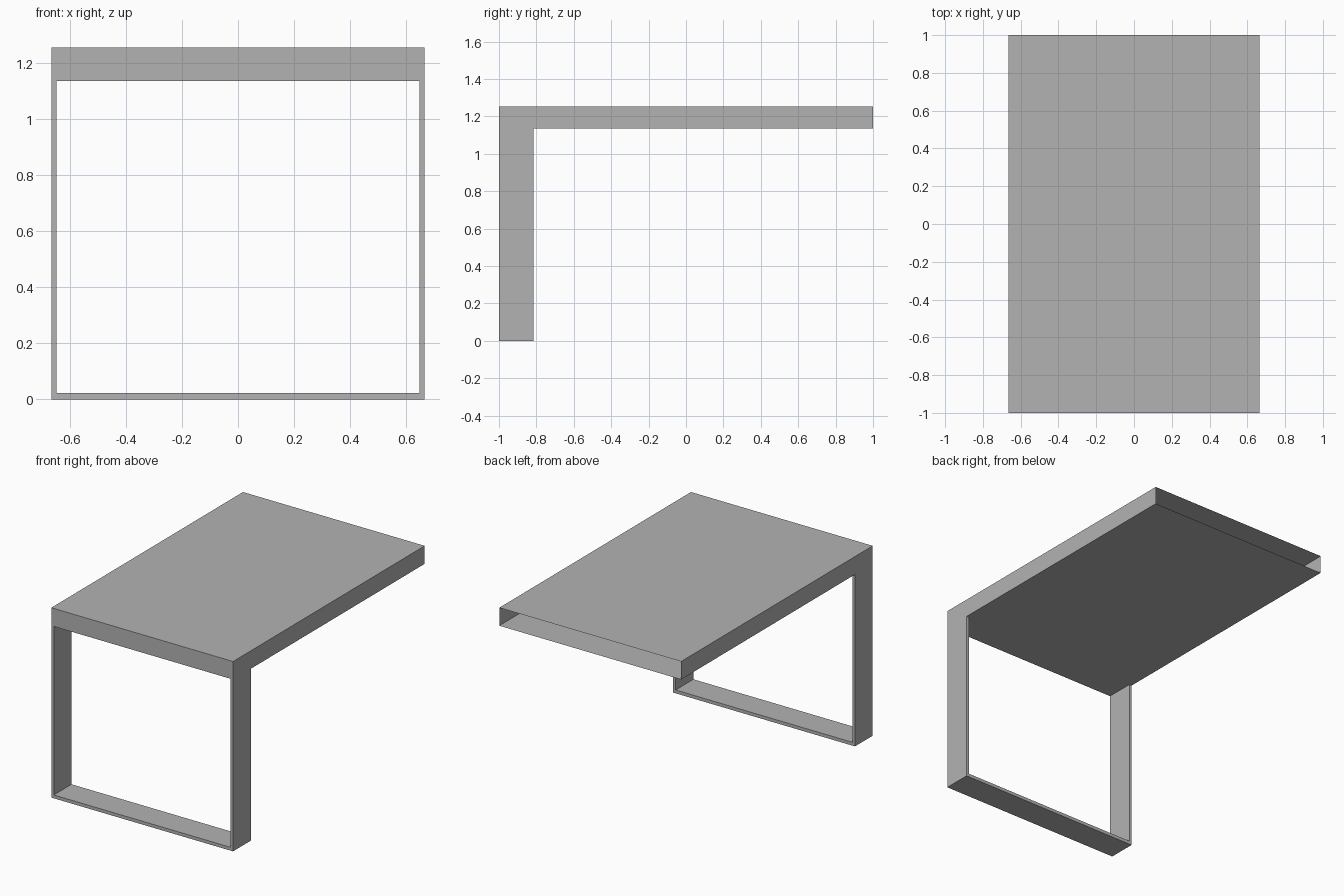
import bpy, bmesh

cube = bpy.data.objects.get("Cube")
if cube:
    bpy.data.objects.remove(cube, do_unlink=True)

W, D = 0.664, 1.0           # half width, half depth
TOP, UNDER = 1.254, 1.135   # top surface and underside of the box
LEG_BACK = -0.815           # rear of the leg frame
T, FOOT = 0.018, 0.022      # leg thickness, foot rail thickness

grey = bpy.data.materials.new("grey")
grey.use_nodes = True
GREY = (0.45, 0.45, 0.45, 1)
grey.diffuse_color = GREY
grey.node_tree.nodes["Principled BSDF"].inputs["Base Color"].default_value = GREY


def finish(name, bm):
    me = bpy.data.meshes.new(name)
    bm.to_mesh(me)
    bm.free()
    me.materials.append(grey)
    ob = bpy.data.objects.new(name, me)
    bpy.context.collection.objects.link(ob)
    return ob


# Hollow sheet box under the top, left open at the back
bm = bmesh.new()
bmesh.ops.create_cube(bm, size=1)
for v in bm.verts:
    v.co.x *= 2 * W
    v.co.y *= 2 * D
    v.co.z = TOP if v.co.z > 0 else UNDER
bm.normal_update()
back = [f for f in bm.faces if f.normal.y > 0.5]
bmesh.ops.delete(bm, geom=back, context='FACES_ONLY')
finish("table_top_box", bm)

# U-shaped leg frame: a front profile extruded backwards
profile = [(-W, UNDER), (-W, 0), (W, 0), (W, UNDER),
           (W - T, UNDER), (W - T, FOOT), (-W + T, FOOT), (-W + T, UNDER)]
bm = bmesh.new()
face = bm.faces.new([bm.verts.new((x, -D, z)) for x, z in profile])
ext = bmesh.ops.extrude_face_region(bm, geom=[face], use_keep_orig=True)
for v in ext["geom"]:
    if isinstance(v, bmesh.types.BMVert):
        v.co.y = LEG_BACK
# The leg tops meet the box underside and stay open
bm.normal_update()
tops = [f for f in bm.faces if all(v.co.z > UNDER - 0.001 for v in f.verts)]
bmesh.ops.delete(bm, geom=tops, context='FACES_ONLY')
bmesh.ops.recalc_face_normals(bm, faces=bm.faces)
finish("leg_frame", bm)
